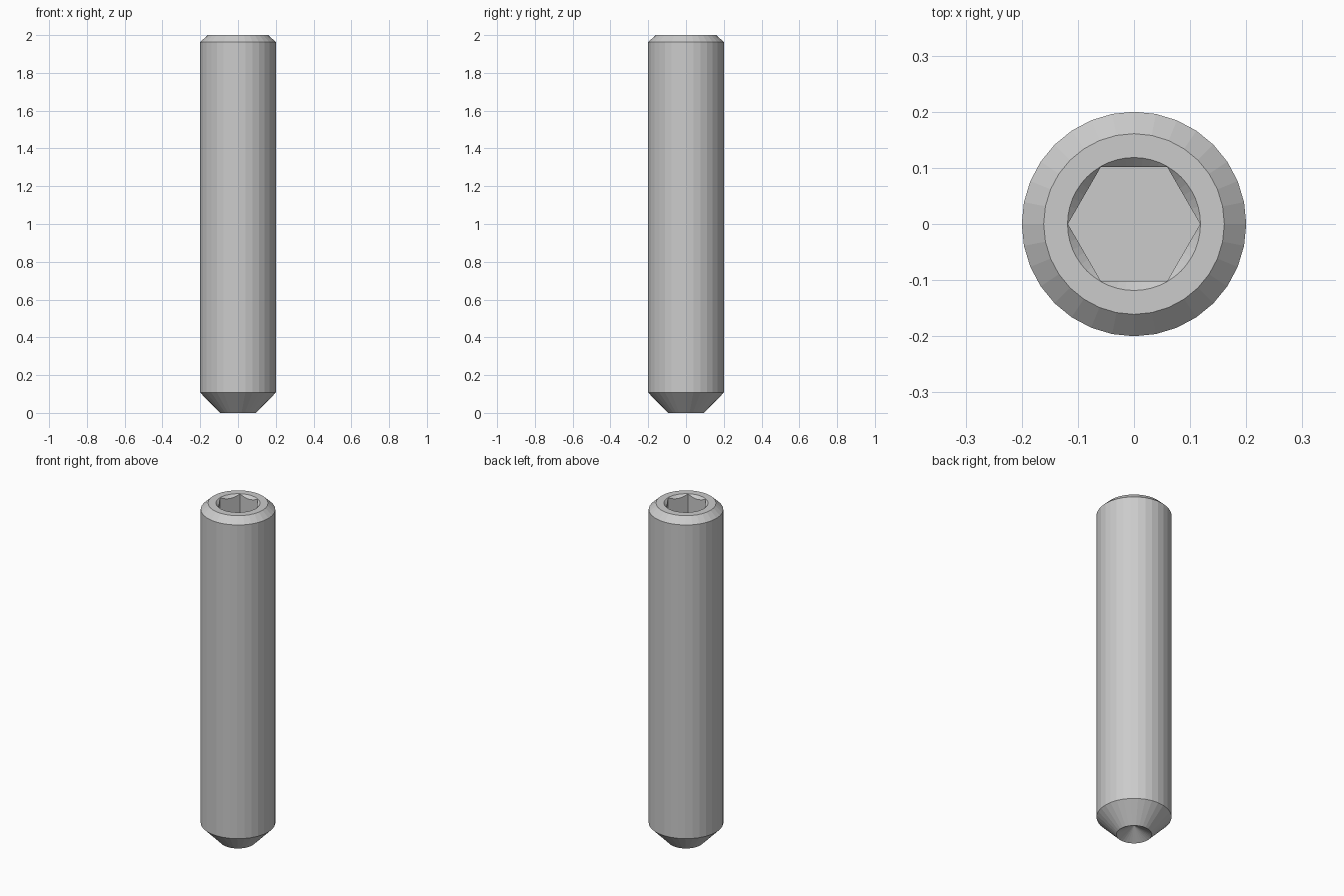
import bpy
import bmesh
from math import cos, sin, pi

if "Cube" in bpy.data.objects:
    bpy.data.objects.remove(bpy.data.objects["Cube"])


def lathe(name, profile, sides):
    """Closed solid turned around z from (radius, height) points, bottom to top."""
    bm = bmesh.new()
    rings = []
    for r, z in profile:
        if r == 0:
            rings.append([bm.verts.new((0, 0, z))] * sides)
        else:
            rings.append([bm.verts.new((r * cos(2 * pi * i / sides),
                                        r * sin(2 * pi * i / sides), z))
                          for i in range(sides)])
    for low, high in zip(rings, rings[1:]):
        for i in range(sides):
            j = (i + 1) % sides
            bm.faces.new(dict.fromkeys((low[i], low[j], high[j], high[i])))
    # Flat caps where the profile does not end on the axis
    for ring, (r, z) in ((rings[0], profile[0]), (rings[-1], profile[-1])):
        if r > 0:
            bm.faces.new(ring)
    bmesh.ops.recalc_face_normals(bm, faces=bm.faces)
    mesh = bpy.data.meshes.new(name)
    bm.to_mesh(mesh)
    bm.free()
    obj = bpy.data.objects.new(name, mesh)
    bpy.context.collection.objects.link(obj)
    return obj


# Screw body: hollow cup point, tapered tip, shank, top chamfer
body = lathe("set_screw_body", [(0, 0.055), (0.095, 0), (0.2, 0.107),
                                (0.2, 1.963), (0.161, 2.0)], 32)

# Hex socket and its countersunk mouth
socket = lathe("hex_socket_cutter", [(0.1178, 1.75), (0.1178, 2.1)], 6)
mouth = lathe("countersink_cutter", [(0, 1.8815), (0.1685, 2.05)], 48)

for cutter in (socket, mouth):
    cut = body.modifiers.new(cutter.name, 'BOOLEAN')
    cut.operation = 'DIFFERENCE'
    cut.solver = 'EXACT'
    cut.object = cutter
    cutter.hide_render = True
    cutter.hide_set(True)
